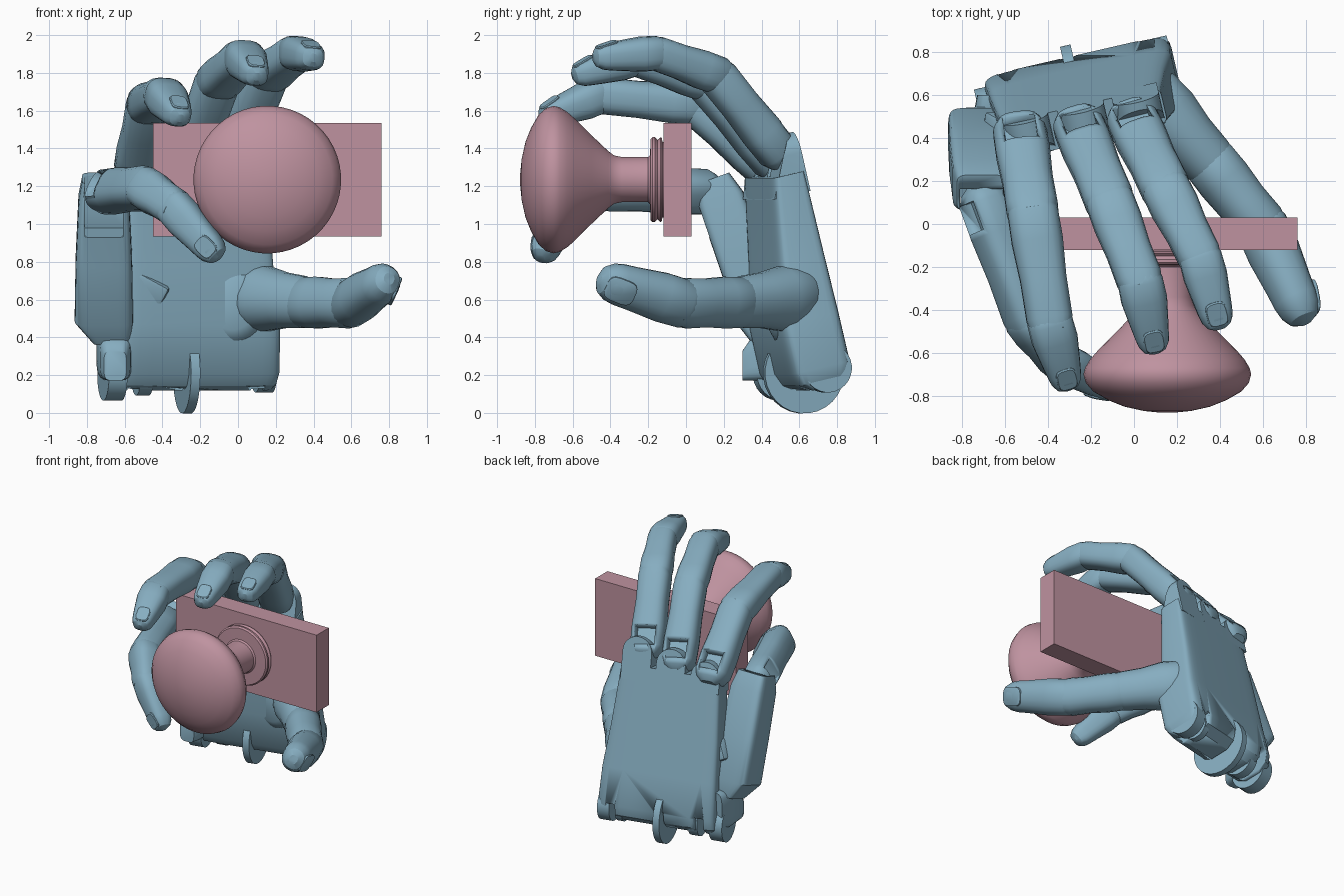
import bpy, bmesh, math
from mathutils import Vector as V, Matrix

if "Cube" in bpy.data.objects:
    bpy.data.objects.remove(bpy.data.objects["Cube"])

def material(name, col):
    m = bpy.data.materials.new(name)
    m.diffuse_color = (*col, 1)
    m.use_nodes = True
    m.node_tree.nodes["Principled BSDF"].inputs["Base Color"].default_value = m.diffuse_color
    return m

BLUE = material("hand_blue", (0.24, 0.42, 0.53))
PINK = material("knob_pink", (0.52, 0.29, 0.35))

def finish(name, bm, mat, angle=35):
    bmesh.ops.recalc_face_normals(bm, faces=bm.faces)
    me = bpy.data.meshes.new(name)
    bm.to_mesh(me)
    bm.free()
    ob = bpy.data.objects.new(name, me)
    bpy.context.collection.objects.link(ob)
    me.materials.append(mat)
    bpy.ops.object.select_all(action='DESELECT')
    ob.select_set(True)
    bpy.context.view_layer.objects.active = ob
    bpy.ops.object.shade_smooth_by_angle(angle=math.radians(angle))
    return ob

def section(c, ax, ay, hw, ht, n=20, e=2.0):
    # superellipse ring: e=2 is round, higher is boxier
    f = lambda t: math.copysign(abs(t) ** (2 / e), t)
    return [V(c) + ax * hw * f(math.cos(a)) + ay * ht * f(math.sin(a))
            for a in ((i + 0.5) * math.tau / n for i in range(n))]

def loft(name, rings, mat=BLUE, angle=35):
    bm = bmesh.new()
    vs = [[bm.verts.new(p) for p in r] for r in rings]
    n = len(vs[0])
    for a, b in zip(vs, vs[1:]):
        for i in range(n):
            j = (i + 1) % n
            bm.faces.new((a[i], a[j], b[j], b[i]))
    bm.faces.new(vs[0])
    bm.faces.new(vs[-1])
    return finish(name, bm, mat, angle)

def box(name, m, size, mat, bevel=0):
    bm = bmesh.new()
    bmesh.ops.create_cube(bm, size=1, matrix=m @ Matrix.Diagonal((*size, 1)))
    if bevel:
        bmesh.ops.bevel(bm, geom=bm.edges[:], offset=bevel, segments=2, affect='EDGES', profile=0.5)
    return finish(name, bm, mat)

def cut(ob, cutter):
    md = ob.modifiers.new("slot", 'BOOLEAN')
    md.object, md.operation, md.solver = cutter, 'DIFFERENCE', 'EXACT'
    cutter.hide_render = True
    cutter.hide_viewport = True

def frame(p, q, hint):
    d = (q - p).normalized()
    up = (hint - d * d.dot(hint)).normalized()
    return d, d.cross(up), up

# ---- door knob and mounting plate
X, Y, Z = V((1, 0, 0)), V((0, 1, 0)), V((0, 0, 1))
box("mounting_plate", Matrix.Translation((0.155, -0.045, 1.235)), (1.21, 0.15, 0.6), PINK)
profile = [(-.11, .2), (-.125, .2), (-.127, .22), (-.135, .225), (-.15, .21), (-.165, .225), (-.178, .225),
           (-.188, .215), (-.19, .13), (-.2, .12), (-.34, .12), (-.38, .128), (-.41, .15),
           (-.5, .235), (-.59, .325), (-.63, .36), (-.67, .384), (-.7, .391), (-.74, .38),
           (-.78, .345), (-.82, .275), (-.85, .2), (-.87, .11), (-.878, .03)]
loft("knob", [section((.155, y, 1.235), X, Z, r, r, 48) for y, r in profile], PINK)

# ---- fingers
def finger(name, pts, radii, hint, flat=0.9, e=2.8, slot=True):
    pts, hint = [V(p) for p in pts], V(hint)
    last = len(pts) - 2
    for k in range(last + 1):
        p, q, r0, r1 = pts[k], pts[k + 1], radii[k], radii[k + 1]
        d, side, up = frame(p, q, hint)
        L = (q - p).length
        prof = [(-.75 * r0, .45 * r0), (-.5 * r0, .8 * r0), (-.1 * r0, r0), (.25 * L, 1.02 * r0),
                (.6 * L, .45 * r0 + .53 * r1)]
        if k == last:
            prof += [(L - 1.1 * r1, 1.02 * r1), (L - .6 * r1, .92 * r1), (L - .2 * r1, .68 * r1), (L, .3 * r1)]
        else:
            prof += [(L - .2 * r1, r1 * 1.03), (L + .35 * r1, .9 * r1), (L + .6 * r1, .6 * r1)]
        part = ("proximal", "middle", "tip")[k]
        ob = loft(f"{name}_{part}", [section(p + d * s, side, up, r, r * flat, 20, e) for s, r in prof], angle=28)
        rot = Matrix((side, d, up)).transposed().to_4x4()
        if k == 0 and slot:      # hollow at the knuckle hinge
            c = p + d * .05 + up * r0 * .85
            cut(ob, box(name + "_slot_cutter", Matrix.Translation(c) @ rot, (.15, .14, .15), BLUE))
        if k == last:            # fingernail, sunk into the sloping tip
            c = p + d * (L - .95 * r1) + up * (r1 * flat * .9 - .004)
            tilt = rot.to_3x3() @ Matrix.Rotation(-.25, 3, 'X')
            loft(name + "_nail", [section(c + tilt @ V((0, 0, h)), side, tilt @ Y, w * r1 * .62, w * r1 * .75, 20, 3.5)
                                  for h, w in ((-.03, 1), (.006, 1), (.011, .9))])

UP = (0, .3, 1)
finger("ring_finger", [(-.53, .42, 1.3), (-.47, .05, 1.63), (-.39, -.46, 1.68), (-.305, -.77, 1.56)],
       (.125, .118, .105, .078), UP)
finger("middle_finger", [(-.255, .45, 1.34), (-.11, .1, 1.75), (.03, -.27, 1.88), (.1, -.6, 1.78)],
       (.12, .113, .105, .078), UP)
finger("index_finger", [(-.005, .48, 1.39), (.15, .16, 1.79), (.31, -.16, 1.905), (.4, -.49, 1.88)],
       (.12, .113, .1, .08), UP)
finger("little_finger", [(-.7, .1, 1.17), (-.49, -.45, 1.19), (-.34, -.64, 1.09), (-.1, -.77, .82)],
       (.115, .112, .1, .08), (-.6, -.5, .4))
finger("thumb", [(.08, .58, .61), (.36, .28, .585), (.6, -.02, .58), (.8, -.46, .71)],
       (.17, .135, .13, .11), (.9, -.3, -.2), e=2.2, slot=False)

# ---- palm, built in its own tilted frame (u across, n towards the back, v up)
M = Matrix.Translation((-.28, .79, .25)) @ Matrix.Rotation(math.radians(13), 4, 'Z') @ Matrix.Rotation(math.radians(13), 4, 'X')
R = M.to_3x3()
U, N, W = R @ X, R @ Y, R @ Z
stations = [(-.08, -.42, .42, -.24, -.1), (-.04, -.44, .44, -.3, -.03), (.03, -.44, .45, -.33, 0),
            (.3, -.43, .44, -.33, 0), (.6, -.42, .4, -.26, 0), (.95, -.40, .365, -.2, 0), (1.06, -.39, .355, -.18, 0)]
palm = loft("palm", [section(M @ V(((a + b) / 2, (f + k) / 2, v)), U, N, (b - a) / 2, (k - f) / 2, 32, 9)
                     for v, a, b, f, k in stations], angle=25)
# slots along the wrist edge
for i, u in enumerate((-.33, -.03, .34)):
    cut(palm, box(f"wrist_slot_cutter_{i}", M @ Matrix.Translation((u, -.06, -.06)), (.07, .4, .2), BLUE))

# rounded knuckle prongs, wedge shaped towards the top
for name, u, top in (("ring", -.29, 1.17), ("middle", -.025, 1.22), ("index", .235, 1.27)):
    bm = bmesh.new()
    out = [(-.11, .95), (.11, .95)] + [(.11 * math.cos(a), top - .11 + .11 * math.sin(a))
                                       for a in (math.pi * i / 12 for i in range(13))]
    back = [bm.verts.new(M @ V((u + x, 0, v))) for x, v in out]
    front = [bm.verts.new(M @ V((u + x, -.2 + .15 * max(0, (v - 1.0) / .25), v))) for x, v in out]
    bm.faces.new(back)
    bm.faces.new(front)
    for i in range(len(out)):
        j = (i + 1) % len(out)
        bm.faces.new((back[i], back[j], front[j], front[i]))
    finish(name + "_knuckle", bm, BLUE)

# wrist hinge discs
for i, (u, r, w, n, v) in enumerate(((-.44, .14, .1, -.2, .0), (-.27, .12, .07, -.17, .0), (-.03, .215, .05, -.17, .0),
                                     (.29, .1, .05, -.14, .0), (.395, .13, .09, -.14, .02))):
    c = M @ V((u, n, v))
    loft(f"wrist_disc_{i}", [section(c + U * s * w, N, W, r, r, 28) for s in (-.5, .5)])

# thumb mound on the palm
loft("thumb_mound", [section(V((-.03, .53, .57)) - Y * k, X, Z, r, r * 1.1, 28)
                     for k, r in ((-.08, .2), (0, .2), (.06, .17), (.09, .12))])

# little finger metacarpal with its open top end and the web to the palm
a, b = V((-.71, .43, .45)), V((-.71, .17, 1.17))
d, s, t = frame(a, b, V((0, -1, 0)))
L = (b - a).length
meta = loft("little_metacarpal", [section(a + d * k * L + X * o, s, t, w, h, 24, 6) for k, o, w, h in
            ((-.08, .04, .1, .1), (.08, -.0, .155, .14), (.5, .0, .15, .13), (.95, 0, .135, .125), (1.1, 0, .115, .09))])
rot = Matrix((s, d, t)).transposed().to_4x4()
cut(meta, box("metacarpal_cutter", Matrix.Translation(b + t * .07) @ rot, (.2, .42, .18), BLUE))
box("palm_web", Matrix.Translation((-.53, .43, .68)) @ Matrix.Rotation(.5, 4, 'Y') @ Matrix.Rotation(.25, 4, 'X'),
    (.32, .16, .16), BLUE, .02)
loft("heel_of_palm", [section((-.65, y, z), X, Z, w, h, 24, 4)
                      for y, z, w, h in ((.3, .25, .06, .08), (.34, .28, .08, .11), (.5, .32, .1, .15), (.6, .33, .08, .14))])
